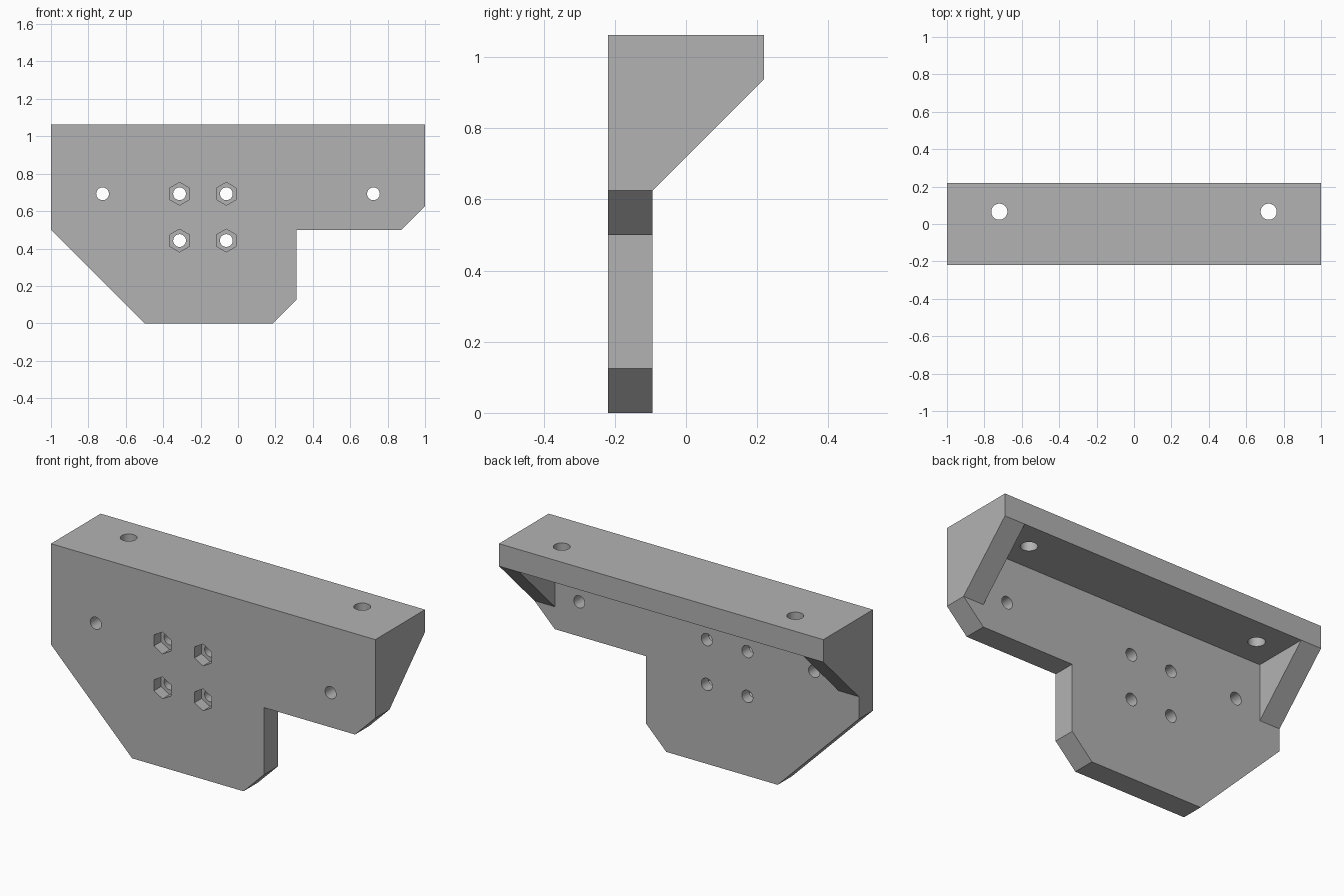
import bpy, bmesh, math
from mathutils import Matrix, Vector

if "Cube" in bpy.data.objects:
    bpy.data.objects.remove(bpy.data.objects["Cube"], do_unlink=True)

TOP, FRONT, BACK, WALL = 1.0625, -0.2188, 0.2188, 0.125
INNER = FRONT + WALL          # rear face of the front plate

grey = bpy.data.materials.new("plain_grey")
grey.use_nodes = True
colour = (0.45, 0.45, 0.45, 1)
grey.diffuse_color = colour
grey.node_tree.nodes["Principled BSDF"].inputs["Base Color"].default_value = colour


def finish(name, bm):
    bmesh.ops.recalc_face_normals(bm, faces=bm.faces)
    mesh = bpy.data.meshes.new(name)
    bm.to_mesh(mesh)
    bm.free()
    mesh.materials.append(grey)
    obj = bpy.data.objects.new(name, mesh)
    bpy.context.collection.objects.link(obj)
    return obj


def prism(name, points, offset):
    """Extrude a closed outline along one vector."""
    bm = bmesh.new()
    face = bm.faces.new([bm.verts.new(p) for p in points])
    grown = bmesh.ops.extrude_face_region(bm, geom=[face])["geom"]
    moved = [v for v in grown if isinstance(v, bmesh.types.BMVert)]
    bmesh.ops.translate(bm, verts=moved, vec=Vector(offset))
    return finish(name, bm)


def cylinder(name, centre, radius, depth, sides=40, along_y=True):
    bm = bmesh.new()
    turn = Matrix.Rotation(math.pi / 2, 4, "X") if along_y else Matrix()
    # half-step spin keeps a corner of the hexagon pointing up
    spin = Matrix.Rotation(math.pi / sides if sides == 6 else 0, 4, "Z")
    bmesh.ops.create_cone(bm, cap_ends=True, segments=sides, radius1=radius,
                          radius2=radius, depth=depth)
    reach = max(abs(v.co.y) for v in bm.verts)
    if sides == 6 and reach < radius * 0.99:
        spin = Matrix.Rotation(math.pi / 6, 4, "Z")
    elif sides == 6:
        spin = Matrix()
    bmesh.ops.transform(bm, matrix=Matrix.Translation(centre) @ turn @ spin,
                        verts=bm.verts)
    return finish(name, bm)


def combine(target, other, operation):
    mod = target.modifiers.new(operation.lower(), "BOOLEAN")
    mod.operation, mod.solver, mod.object = operation, "EXACT", other
    bpy.context.view_layer.objects.active = target
    bpy.ops.object.modifier_apply(modifier=mod.name)
    bpy.data.objects.remove(other, do_unlink=True)


# Front plate with its stepped, chamfered outline
outline = [(-1, TOP), (1, TOP), (1, 0.625), (0.875, 0.5), (0.3125, 0.5),
           (0.3125, 0.125), (0.1875, 0), (-0.5, 0), (-1, 0.5)]
bracket = prism("mounting_bracket", [(x, FRONT, z) for x, z in outline], (0, WALL, 0))

# Top shelf and sloped end gussets: a wedge with its middle hollowed out
wedge_side = [(INNER - 0.05, 0.625), (INNER, 0.625), (BACK, TOP - WALL),
              (BACK, TOP), (INNER - 0.05, TOP)]
wedge = prism("shelf_and_gussets", [(-1, y, z) for y, z in wedge_side], (2, 0, 0))
hollow_side = [(INNER, 0.3), (0.5, 0.3), (0.5, TOP - WALL), (INNER, TOP - WALL)]
hollow = prism("hollow", [(WALL - 1, y, z) for y, z in hollow_side],
               (2 - 2 * WALL, 0, 0))
combine(wedge, hollow, "DIFFERENCE")
combine(bracket, wedge, "UNION")

# Four bolt holes with hexagonal nut pockets sunk in the front
for x in (-0.3125, -0.0625):
    for z in (0.6925, 0.4425):
        combine(bracket, cylinder("nut_pocket", (x, FRONT, z), 0.061, WALL, sides=6),
                "DIFFERENCE")
        combine(bracket, cylinder("bolt_hole", (x, FRONT, z), 0.034, 0.5), "DIFFERENCE")

# Outer screw holes through the plate and through the shelf
for side in (-1, 1):
    combine(bracket, cylinder("plate_hole", (side * 0.724, FRONT, 0.6925), 0.034, 0.5),
            "DIFFERENCE")
    combine(bracket, cylinder("shelf_hole", (side * 0.72, 0.066, TOP), 0.043, 0.5,
                              along_y=False), "DIFFERENCE")

# Merge coplanar seams, then smooth only the round holes
bm = bmesh.new()
bm.from_mesh(bracket.data)
bmesh.ops.remove_doubles(bm, verts=bm.verts, dist=0.0001)
bmesh.ops.dissolve_limit(bm, angle_limit=0.01, verts=bm.verts, edges=bm.edges)
bm.to_mesh(bracket.data)
bm.free()
bpy.ops.object.select_all(action="DESELECT")
bracket.select_set(True)
bpy.context.view_layer.objects.active = bracket
bpy.ops.object.shade_smooth_by_angle(angle=math.radians(30))
